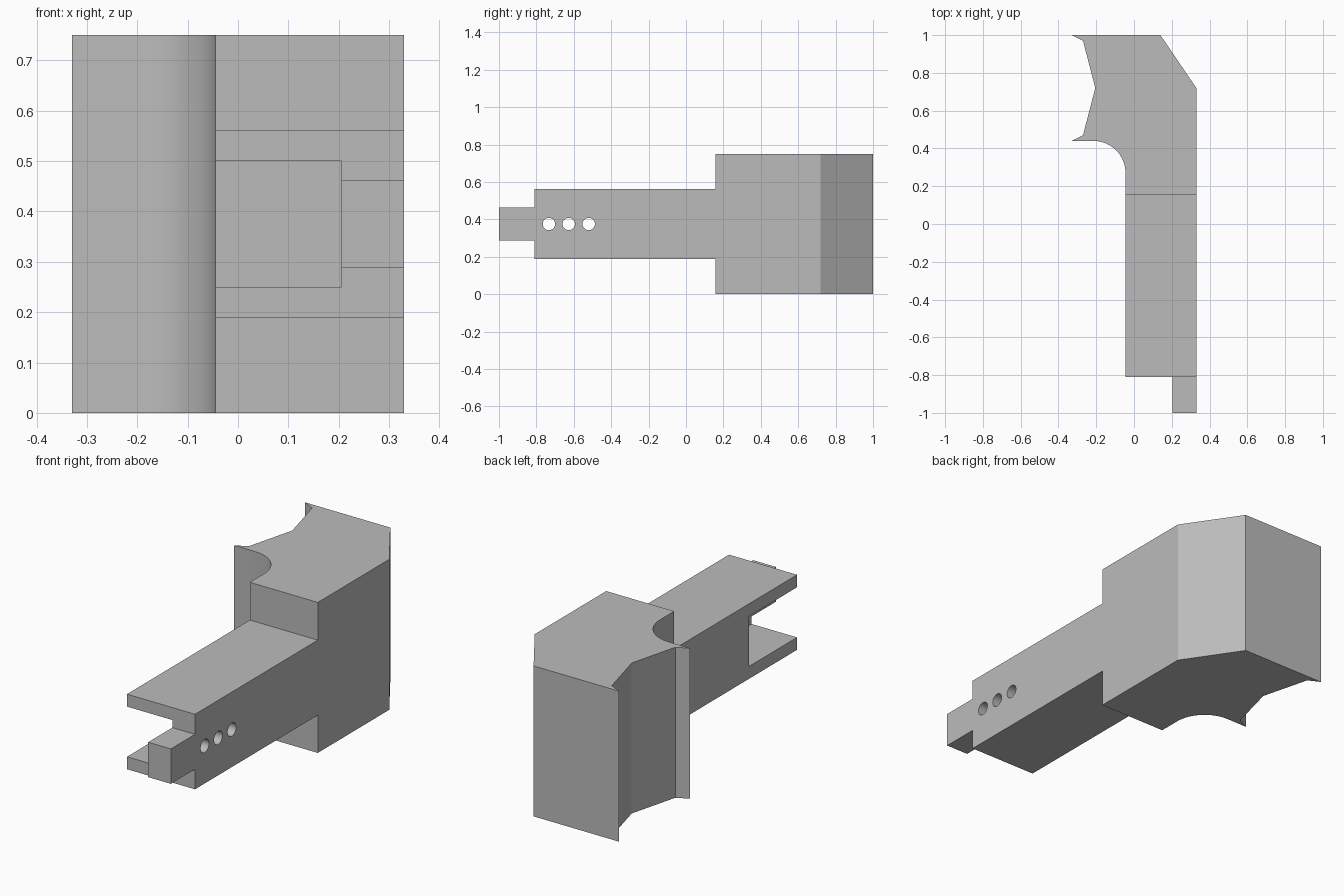
import bpy, bmesh
from math import sin, cos, pi, radians
from mathutils import Matrix, Vector

cube = bpy.data.objects.get("Cube")
if cube:
    bpy.data.objects.remove(cube, do_unlink=True)

grey = bpy.data.materials.new("plain grey")
grey.use_nodes = True
colour = (0.5, 0.5, 0.5, 1)
grey.diffuse_color = colour
grey.node_tree.nodes["Principled BSDF"].inputs["Base Color"].default_value = colour

MID = 0.375  # mid height of the part


def add_object(name, bm):
    bmesh.ops.recalc_face_normals(bm, faces=bm.faces)
    mesh = bpy.data.meshes.new(name)
    bm.to_mesh(mesh)
    bm.free()
    mesh.materials.append(grey)
    obj = bpy.data.objects.new(name, mesh)
    bpy.context.collection.objects.link(obj)
    return obj


def box(name, low, high):
    low, high = Vector(low), Vector(high)
    bm = bmesh.new()
    matrix = Matrix.Translation((low + high) / 2) @ Matrix.Diagonal((*(high - low), 1))
    bmesh.ops.create_cube(bm, size=1, matrix=matrix)
    return add_object(name, bm)


def cut(target, cutter):
    cutter.hide_render = True
    mod = target.modifiers.new("cut", 'BOOLEAN')
    mod.operation = 'DIFFERENCE'
    mod.solver = 'EXACT'
    mod.object = cutter
    bpy.context.view_layer.objects.active = target
    bpy.ops.object.modifier_apply(modifier=mod.name)
    bpy.data.objects.remove(cutter, do_unlink=True)


# Plan outline: notched jaw, rounded fillet, straight arm and end tongue
fillet = [(-0.215 + 0.17 * sin(i / 16 * pi / 2), 0.27 + 0.17 * cos(i / 16 * pi / 2))
          for i in range(17)]
outline = [(0.14, 1), (-0.33, 1), (-0.27, 0.97), (-0.205, 0.72), (-0.27, 0.47), (-0.33, 0.44)]
outline += fillet
outline += [(-0.045, -0.81), (0.205, -0.81), (0.205, -1), (0.33, -1), (0.33, 0.72)]

bm = bmesh.new()
face = bm.faces.new([bm.verts.new((x, y, 0)) for x, y in outline])
up = bmesh.ops.extrude_face_region(bm, geom=[face])
bmesh.ops.translate(bm, vec=(0, 0, 2 * MID),
                    verts=[v for v in up["geom"] if isinstance(v, bmesh.types.BMVert)])
bracket = add_object("clamp_arm", bm)

# Thin the arm and then the tongue, above and below
for end, half in ((0.157, 0.187), (-0.81, 0.087)):
    cut(bracket, box("upper_cutter", (-1, -2, MID + half), (1, end, 2)))
    cut(bracket, box("lower_cutter", (-1, -2, -1), (1, end, MID - half)))

# Slot open to the front and the right side
cut(bracket, box("slot_cutter", (-1, -2, 0.25), (0.205, -0.43, 0.5)))

# Three pin holes through the remaining wall
for y in (-0.733, -0.627, -0.52):
    bm = bmesh.new()
    bmesh.ops.create_cone(bm, cap_ends=True, segments=32, radius1=0.033, radius2=0.033, depth=0.5,
                          matrix=Matrix.Translation((0.27, y, MID)) @ Matrix.Rotation(pi / 2, 4, 'Y'))
    cut(bracket, add_object("hole_cutter", bm))

# Smooth the fillet and holes, keep the edges crisp
bpy.ops.object.select_all(action='DESELECT')
bracket.select_set(True)
bpy.context.view_layer.objects.active = bracket
bpy.ops.object.shade_smooth_by_angle(angle=radians(12))
